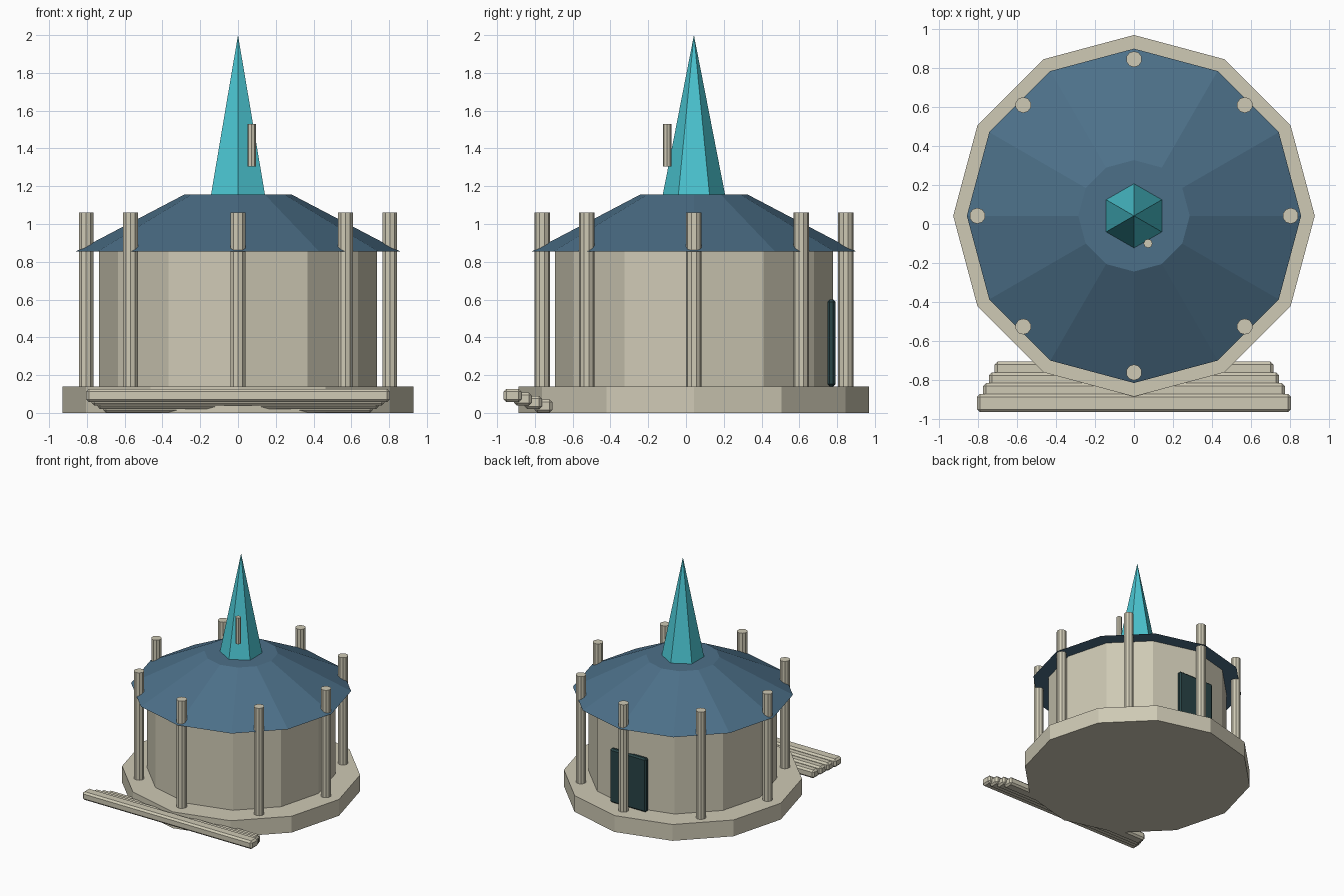
import bpy, math

if "Cube" in bpy.data.objects:
    bpy.data.objects.remove(bpy.data.objects["Cube"])

CY = 0.042  # centre of the round building along y


def material(name, rgb):
    m = bpy.data.materials.new(name)
    m.diffuse_color = (*rgb, 1)
    m.use_nodes = True
    m.node_tree.nodes["Principled BSDF"].inputs["Base Color"].default_value = m.diffuse_color
    return m


stone = material("pale_stone", (0.62, 0.585, 0.46))
slate = material("slate_blue", (0.073, 0.162, 0.25))
teal = material("bright_teal", (0.07, 0.56, 0.64))
dark = material("dark_green", (0.022, 0.058, 0.062))


def cone(name, mat, sides, r1, r2, z0, z1, x=0, y=CY, turn=0):
    """Flat-sided column, frustum or spire standing between two heights."""
    bpy.ops.mesh.primitive_cone_add(
        vertices=sides, radius1=r1, radius2=r2, depth=z1 - z0,
        location=(x, y, (z0 + z1) / 2), rotation=(0, 0, turn))
    ob = bpy.context.object
    ob.name = name
    ob.data.materials.append(mat)
    return ob


def box(name, mat, size, loc, bevel):
    """Box with chamfered edges."""
    bpy.ops.mesh.primitive_cube_add(size=1, location=loc)
    ob = bpy.context.object
    ob.name = name
    ob.scale = size
    bpy.ops.object.transform_apply(location=False, rotation=False, scale=True)
    ob.data.materials.append(mat)
    mod = ob.modifiers.new("chamfer", 'BEVEL')
    mod.width = bevel
    mod.segments = 1
    return ob


# Twelve-sided plinth, wall and roof
cone("plinth", stone, 12, 0.928, 0.928, 0, 0.14)
cone("wall", stone, 12, 0.735, 0.735, 0.14, 0.856)
cone("roof", slate, 12, 0.858, 0.286, 0.855, 1.155)

# Six-sided spire and the small finial rod beside it
cone("spire", teal, 6, 0.165, 0, 1.155, 2.0)
cone("finial_rod", stone, 8, 0.023, 0.023, 1.305, 1.53, x=0.072, y=-0.1)

# Ring of eight columns passing through the eaves
for i in range(8):
    a = i * math.pi / 4
    cone(f"column_{i + 1}", stone, 10, 0.041, 0.041, 0.14, 1.06,
         x=0.804 * math.cos(a), y=CY + 0.804 * math.sin(a))

# Door at the back
box("door", dark, (0.345, 0.042, 0.46), (0, 0.77, 0.37), 0.012)

# Four overlapping steps at the front
for i in range(4):
    box(f"step_{i + 1}", stone, (1.61 - 0.06 * i, 0.094, 0.07),
        (0, -0.919 + 0.055 * i, 0.092 - 0.0185 * i), 0.015)
